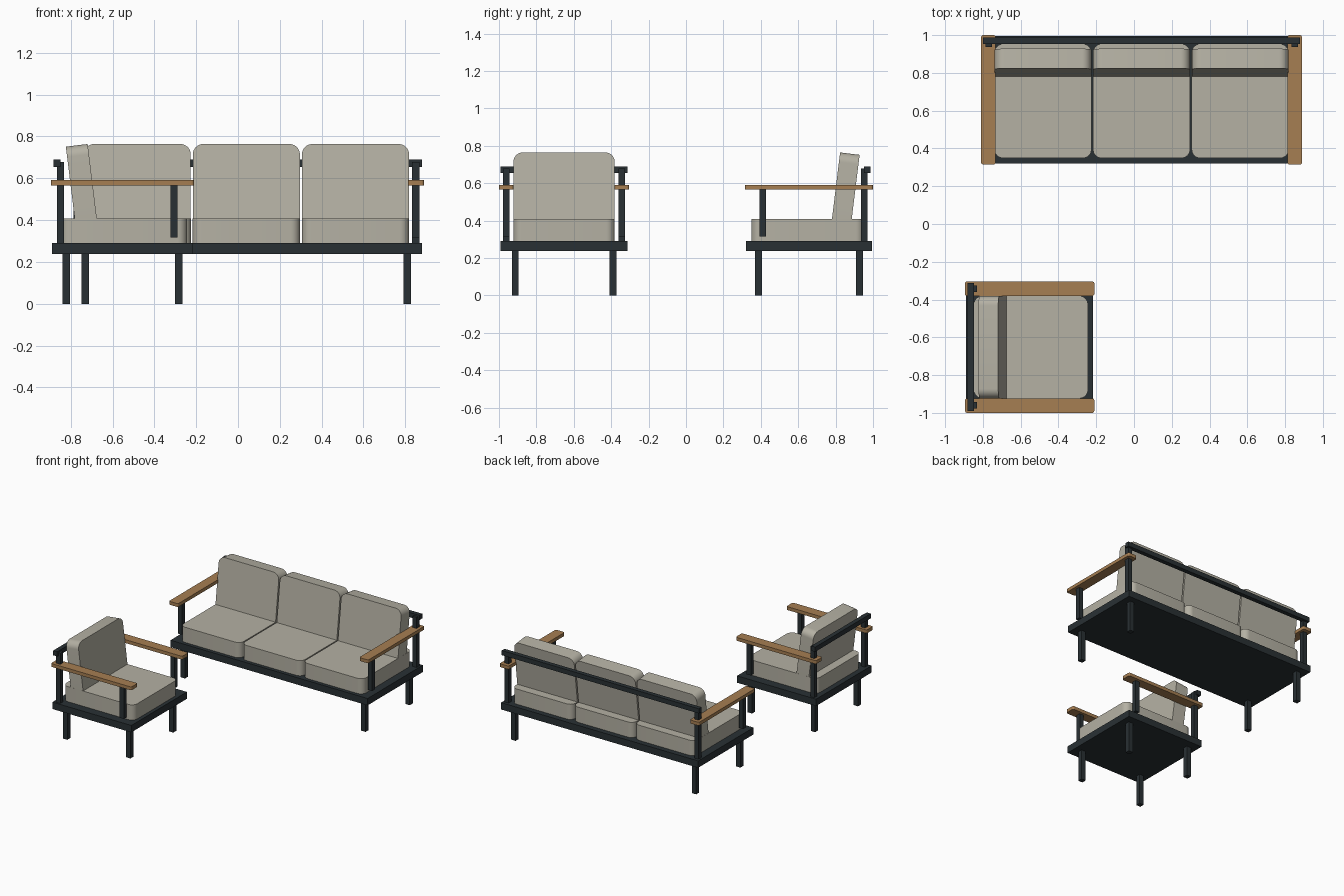
import bpy, bmesh, math
from mathutils import Matrix, Vector

if "Cube" in bpy.data.objects:
    bpy.data.objects.remove(bpy.data.objects["Cube"])


def material(name, rgb):
    m = bpy.data.materials.new(name)
    m.diffuse_color = (*rgb, 1)
    m.use_nodes = True
    m.node_tree.nodes["Principled BSDF"].inputs["Base Color"].default_value = m.diffuse_color
    return m


METAL = material("dark_metal", (0.022, 0.03, 0.034))
WOOD = material("oak", (0.38, 0.21, 0.085))
FABRIC = material("linen", (0.46, 0.44, 0.37))


def rounded_rect(w, h, r_top, r_bottom, steps=8):
    """Outline points of a centred w x h rectangle with rounded corners."""
    pts = []
    corners = [(1, 1, 0, r_top), (-1, 1, 90, r_top),
               (-1, -1, 180, r_bottom), (1, -1, 270, r_bottom)]
    for sx, sy, start, r in corners:
        cx, cy = sx * (w / 2 - r), sy * (h / 2 - r)
        for i in range(steps + 1 if r else 1):
            a = math.radians(start + 90 * i / steps)
            pts.append((cx + r * math.cos(a), cy + r * math.sin(a)))
    return pts


def extrude(name, pts, depth, matrix, mat):
    """Extrude a flat outline along its local z and place it."""
    bm = bmesh.new()
    face = bm.faces.new([bm.verts.new((x, y, -depth / 2)) for x, y in pts])
    res = bmesh.ops.extrude_face_region(bm, geom=[face])
    verts = [g for g in res["geom"] if isinstance(g, bmesh.types.BMVert)]
    bmesh.ops.translate(bm, verts=verts, vec=(0, 0, depth))
    bmesh.ops.recalc_face_normals(bm, faces=bm.faces)
    me = bpy.data.meshes.new(name)
    bm.to_mesh(me)
    bm.free()
    me.materials.append(mat)
    ob = bpy.data.objects.new(name, me)
    bpy.context.collection.objects.link(ob)
    ob.matrix_world = matrix
    if len(pts) > 4:
        bpy.ops.object.select_all(action='DESELECT')
        ob.select_set(True)
        bpy.context.view_layer.objects.active = ob
        bpy.ops.object.shade_smooth_by_angle(angle=math.radians(30))
    return ob


def slab(name, place, x, y, z, mat, r=0.0):
    """Box from (min, max) ranges, optionally with rounded corners in plan."""
    centre = Vector([(a + b) / 2 for a, b in (x, y, z)])
    extrude(name, rounded_rect(x[1] - x[0], y[1] - y[0], r, r), z[1] - z[0],
            place @ Matrix.Translation(centre), mat)


def span(c, half):
    return (c - half, c + half)


def build_seating(label, place, half_w, leg_x, seats, seat_w, pitch):
    """One piece of seating, its front facing local -y."""
    d = 0.3365
    # platform and back rail
    slab(label + "_platform", place, (-half_w, half_w), (-d, d), (0.237, 0.29), METAL)
    slab(label + "_back_rail", place, (-half_w, half_w), (d - 0.041, d - 0.007),
         (0.653, 0.689), METAL)
    for s, side in ((-1, "left"), (1, "right")):
        # legs
        for y, end in ((-0.269, "front"), (0.269, "back")):
            slab(f"{label}_{end}_{side}_leg", place, span(s * leg_x, 0.0185),
                 span(y, 0.0185), (0, 0.237), METAL)
        # arm posts
        px = span(s * (half_w - 0.03), 0.017)
        slab(f"{label}_back_{side}_post", place, px, (d - 0.058, d - 0.023),
             (0.29, 0.677), METAL)
        slab(f"{label}_front_{side}_post", place, px, (-d + 0.073, -d + 0.108),
             (0.316, 0.566), METAL)
        # wooden armrest
        slab(f"{label}_{side}_armrest", place, span(s * (half_w - 0.029), 0.0385),
             (-0.3425, 0.3425), (0.565, 0.591), WOOD, 0.012)
    tilt = math.radians(7)
    for i in range(seats):
        x = (i - (seats - 1) / 2) * pitch
        # seat cushion
        slab(f"{label}_seat_cushion_{i + 1}", place, span(x, seat_w / 2),
             (-d + 0.028, d - 0.041), (0.29, 0.407), FABRIC, 0.045)
        # leaning back cushion, sunk slightly into the seat
        h, t = 0.375, 0.105
        m = (place @ Matrix.Translation((x, 0.1665, 0.764))
             @ Matrix.Rotation(math.radians(90) - tilt, 4, 'X')
             @ Matrix.Translation((0, -h / 2, -t / 2)))
        extrude(f"{label}_back_cushion_{i + 1}",
                rounded_rect(seat_w - 0.001, h, 0.05, 0), t, m, FABRIC)


# three seat sofa at the back, armchair turned towards +x at the front left
build_seating("sofa", Matrix.Translation((0.04, 0.6575, 0)), 0.84, 0.77, 3, 0.513, 0.522)
build_seating("armchair", Matrix.Translation((-0.5525, -0.652, 0))
              @ Matrix.Rotation(math.radians(90), 4, 'Z'), 0.3385, 0.261, 1, 0.542, 0)
